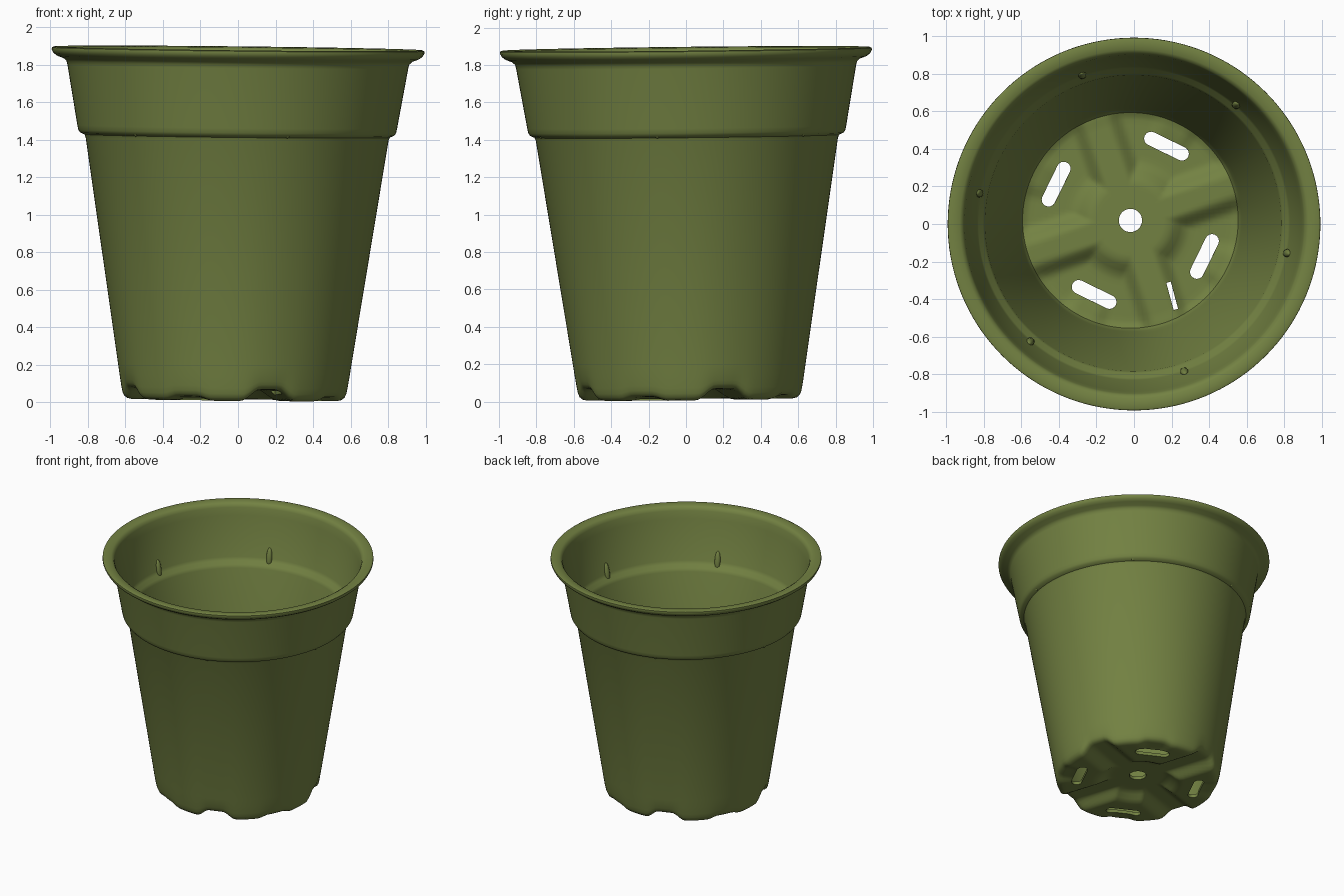
import bpy, bmesh, math
from mathutils import Matrix, Vector

if "Cube" in bpy.data.objects:
    bpy.data.objects.remove(bpy.data.objects["Cube"])

SEG = 144
RIDGES = math.radians(19)      # direction of the first raised floor channel
SLOTS = math.radians(64)       # direction of the first drain slot

green = bpy.data.materials.new("olive_green")
green.diffuse_color = (0.172, 0.223, 0.055, 1)
green.use_nodes = True
green.node_tree.nodes["Principled BSDF"].inputs["Base Color"].default_value = green.diffuse_color

# The whole pot leans very slightly
LEAN = (Matrix.Translation((-0.02, 0.02, 0)) @ Matrix.Rotation(0.0108, 4, 'Y')
        @ Matrix.Rotation(0.0108, 4, 'X'))


def smooth(e0, e1, x):
    t = min(1, max(0, (x - e0) / (e1 - e0)))
    return t * t * (3 - 2 * t)


def quarter(a, start):
    """Signed angle to the nearest of four directions 90 degrees apart."""
    return (a - start + math.pi / 4) % (math.pi / 2) - math.pi / 4


def floor_lift(r, a):
    """Raised hub and four channels running out to the wall, plus shallow dents by the slots."""
    hub = 1 - smooth(0.2, 0.32, r)
    ridge = 1 - smooth(0.05, 0.15, r * abs(math.sin(quarter(a, RIDGES))))
    dent = (1 - smooth(0.10, 0.24, abs(quarter(a, SLOTS)))) * smooth(0.42, 0.54, r)
    return max(0.06 * max(hub, ridge), 0.02 * dent)


def make_object(name, bm):
    bmesh.ops.recalc_face_normals(bm, faces=bm.faces)
    me = bpy.data.meshes.new(name)
    bm.to_mesh(me)
    bm.free()
    me.materials.append(green)
    ob = bpy.data.objects.new(name, me)
    bpy.context.collection.objects.link(ob)
    return ob


# Closed pot profile (radius, height): underside, outer wall, rim, inner wall, floor
under = [(0.062 + 0.488 * i / 16, 0.012) for i in range(17)]
outer = [(0.572, 0.017), (0.588, 0.03), (0.597, 0.05), (0.603, 0.08), (0.613, 0.14),
         (0.622, 0.2), (0.808, 1.405), (0.815, 1.42), (0.838, 1.43), (0.848, 1.445),
         (0.853, 1.47), (0.909, 1.79), (0.914, 1.81), (0.93, 1.825), (0.965, 1.838),
         (0.985, 1.853), (0.994, 1.87), (0.993, 1.882), (0.982, 1.887)]
inner = [(0.93, 1.882), (0.913, 1.872), (0.904, 1.85), (0.893, 1.79), (0.836, 1.48),
         (0.826, 1.455), (0.8, 1.435), (0.79, 1.41), (0.604, 0.2), (0.592, 0.12),
         (0.585, 0.075), (0.575, 0.05), (0.555, 0.04)]
floor = [(0.062 + 0.473 * i / 16, 0.037) for i in range(16, -1, -1)]
profile = under + outer + inner + floor

bm = bmesh.new()
rings = []
for r, z in profile:
    ring = []
    for s in range(SEG):
        a = 2 * math.pi * s / SEG
        flat = z if r > 0.57 else 0
        lift = floor_lift(r, a) * (1 - smooth(0.0, 0.2, flat))
        ring.append(bm.verts.new((r * math.cos(a), r * math.sin(a), z + lift)))
    rings.append(ring)
for i, ring in enumerate(rings):
    nxt = rings[(i + 1) % len(rings)]
    for s in range(SEG):
        t = (s + 1) % SEG
        bm.faces.new((ring[s], ring[t], nxt[t], nxt[s]))
pot = make_object("flower_pot", bm)

# Drain slots: round-ended bars cut through the floor
bm = bmesh.new()
for k in range(4):
    turn = Matrix.Rotation(SLOTS + k * math.pi / 2, 4, 'Z')
    outline = []
    for side in (1, -1):
        for j in range(9):
            a = math.pi * j / 8 + (0 if side > 0 else math.pi)
            x, y = 0.44 + 0.037 * math.cos(a), side * 0.092 + 0.037 * math.sin(a)
            outline.append(turn @ Vector((x, y, -0.1)))
    face = bm.faces.new([bm.verts.new(p) for p in outline])
    top = bmesh.ops.extrude_face_region(bm, geom=[face])["geom"]
    bmesh.ops.translate(bm, vec=(0, 0, 0.4),
                        verts=[g for g in top if isinstance(g, bmesh.types.BMVert)])
# Thin slit beside one channel
slit = Matrix.Rotation(math.radians(-61), 4, 'Z') @ Matrix.Translation((0.46, 0, 0.1))
slit = slit @ Matrix.Rotation(math.radians(-14), 4, 'Z') @ Matrix.Diagonal((0.15, 0.025, 0.4, 1))
bmesh.ops.create_cube(bm, size=1, matrix=slit)
cutter = make_object("slot_cutter", bm)
cutter.hide_render = True

cut = pot.modifiers.new("slots", 'BOOLEAN')
cut.operation = 'DIFFERENCE'
cut.solver = 'EXACT'
cut.object = cutter
bpy.context.view_layer.objects.active = pot
pot.select_set(True)
bpy.ops.object.modifier_apply(modifier=cut.name)
bpy.data.objects.remove(cutter)

# Six small stacking nubs on the inner wall above the step
bm = bmesh.new()
for k in range(6):
    m = Matrix.Rotation(math.radians(109 + 60 * k), 4, 'Z') @ Matrix.Translation((0.836, 0, 1.49))
    m = m @ Matrix.Rotation(0.17, 4, 'Y') @ Matrix.Diagonal((0.018, 0.022, 0.075, 1))
    bmesh.ops.create_uvsphere(bm, u_segments=12, v_segments=8, radius=1, matrix=m)
nubs = make_object("stacking_nubs", bm)

for ob in (pot, nubs):
    ob.data.transform(LEAN)
    bpy.ops.object.select_all(action='DESELECT')
    ob.select_set(True)
    bpy.context.view_layer.objects.active = ob
    bpy.ops.object.shade_smooth_by_angle(angle=math.radians(40))
